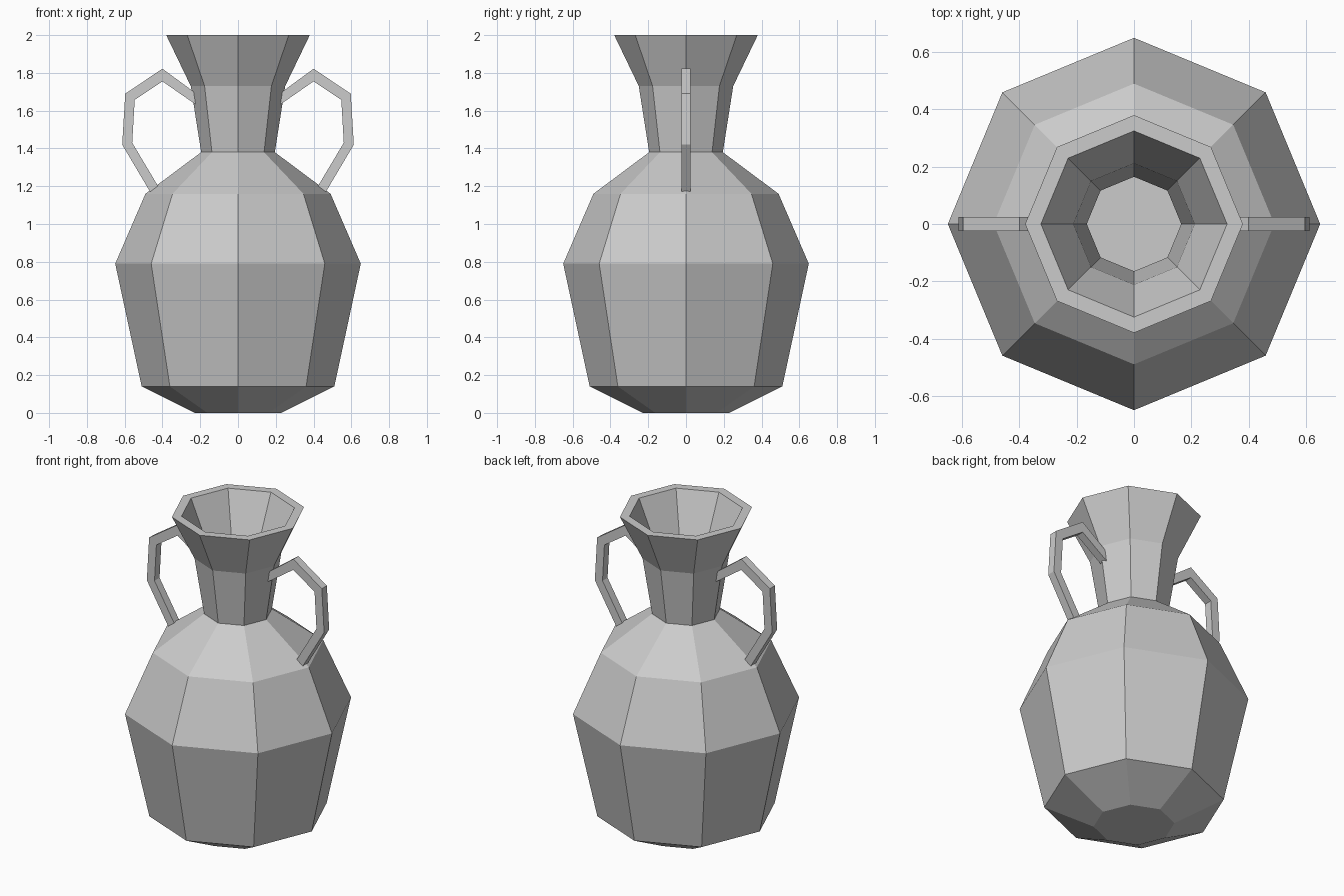
import bpy
import bmesh
from math import cos, sin, tau

cube = bpy.data.objects.get("Cube")
if cube:
    bpy.data.objects.remove(cube, do_unlink=True)

SIDES = 8

clay = bpy.data.materials.new("grey_clay")
clay.use_nodes = True
clay.diffuse_color = (0.6, 0.6, 0.6, 1)
shader = next(n for n in clay.node_tree.nodes if n.type == 'BSDF_PRINCIPLED')
shader.inputs["Base Color"].default_value = clay.diffuse_color
shader.inputs["Roughness"].default_value = 0.9


def make_object(name, bm):
    """Turn a bmesh into a flat-shaded clay object."""
    bmesh.ops.recalc_face_normals(bm, faces=bm.faces)
    mesh = bpy.data.meshes.new(name)
    bm.to_mesh(mesh)
    bm.free()
    mesh.materials.append(clay)
    obj = bpy.data.objects.new(name, mesh)
    bpy.context.collection.objects.link(obj)
    return obj


def lathe(name, profile):
    """Join rings along a (radius, height) profile and cap both ends."""
    bm = bmesh.new()
    rings = [[bm.verts.new((r * cos(tau * i / SIDES), r * sin(tau * i / SIDES), z))
              for i in range(SIDES)] for r, z in profile]
    for low, high in zip(rings, rings[1:]):
        for i in range(SIDES):
            j = (i + 1) % SIDES
            bm.faces.new((low[i], low[j], high[j], high[i]))
    bm.faces.new(rings[0])
    bm.faces.new(rings[-1])
    return make_object(name, bm)


def bar(name, outer, inner, width):
    """Square bar between an outer and an inner path in the xz plane."""
    bm = bmesh.new()
    h = width / 2
    loops = [[bm.verts.new((x, y, z)) for (x, z), y in
              ((o, -h), (o, h), (n, h), (n, -h))] for o, n in zip(outer, inner)]
    for a, b in zip(loops, loops[1:]):
        for i in range(4):
            j = (i + 1) % 4
            bm.faces.new((a[i], a[j], b[j], b[i]))
    bm.faces.new(loops[0])
    bm.faces.new(loops[-1])
    return make_object(name, bm)


# Hollow body: outside wall going up, then inside wall going down to the floor
outside = [(0.23, 0), (0.51, 0.14), (0.65, 0.79), (0.49, 1.16),
           (0.195, 1.38), (0.25, 1.73), (0.38, 2.0)]
inside = [(0.325, 2.0), (0.212, 1.74), (0.165, 1.36),
          (0.45, 1.14), (0.60, 0.79), (0.47, 0.17), (0.21, 0.05)]
lathe("jug_body", outside + inside)

# Pair of angular handles from neck to shoulder
handles = bar("handles",
              [(0.22, 1.69), (0.40, 1.822), (0.597, 1.69), (0.613, 1.42), (0.465, 1.17)],
              [(0.22, 1.63), (0.40, 1.755), (0.547, 1.657), (0.56, 1.43), (0.42, 1.195)],
              0.05)
mirror = handles.modifiers.new("mirror", 'MIRROR')
mirror.use_axis[0] = True
